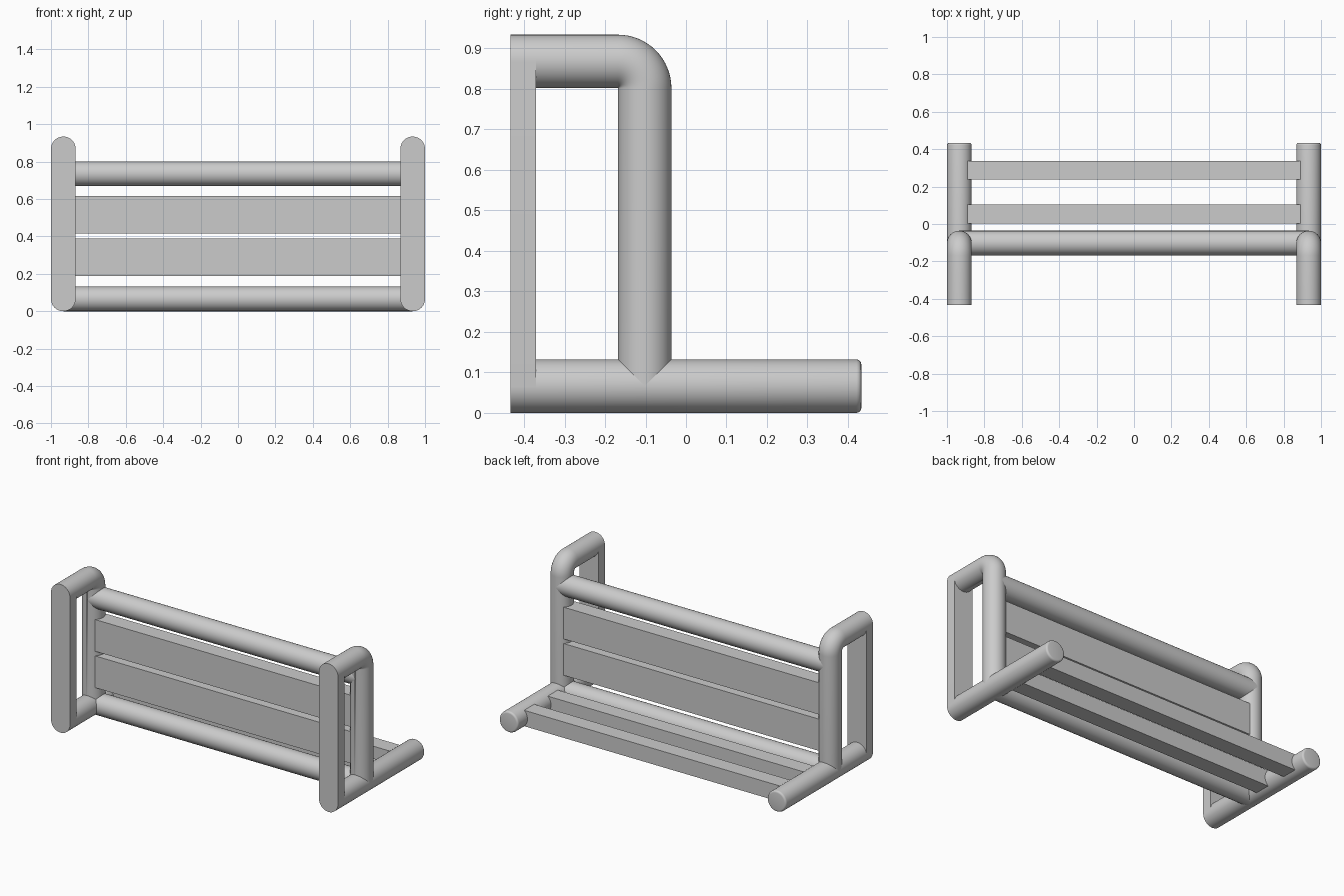
import bpy, bmesh
from math import sin, cos, pi, radians
from mathutils import Vector

cube = bpy.data.objects.get("Cube")
if cube:
    bpy.data.objects.remove(cube)

R = 0.066            # tube radius
SIDE_X = 1 - R       # axis of the side frames
POST_Y = -0.102
TOP_Z = 0.868
FRONT, BACK = -0.433, 0.433
PLATE_BACK = -0.37
SLAT = 0.1           # slat thickness

grey = bpy.data.materials.new("light grey")
grey.use_nodes = True
grey.diffuse_color = (0.6, 0.6, 0.6, 1)
grey.node_tree.nodes["Principled BSDF"].inputs["Base Color"].default_value = (0.6, 0.6, 0.6, 1)


def finish(name, bm):
    bmesh.ops.remove_doubles(bm, verts=bm.verts, dist=1e-5)
    bmesh.ops.recalc_face_normals(bm, faces=bm.faces)
    mesh = bpy.data.meshes.new(name)
    bm.to_mesh(mesh)
    bm.free()
    mesh.materials.append(grey)
    obj = bpy.data.objects.new(name, mesh)
    bpy.context.collection.objects.link(obj)
    bpy.ops.object.select_all(action="DESELECT")
    obj.select_set(True)
    bpy.context.view_layer.objects.active = obj
    bpy.ops.object.shade_smooth_by_angle(angle=radians(35))
    return obj


def tube(name, rings, sides=48):
    """Skin circles given as (centre, direction, radius)."""
    bm = bmesh.new()
    loops = []
    for centre, direction, radius in rings:
        d = Vector(direction).normalized()
        u = Vector((0, 1, 0)) if abs(d.x) > 0.5 else Vector((1, 0, 0))
        v = d.cross(u)
        loops.append([bm.verts.new(Vector(centre) + radius * (u * cos(a) + v * sin(a)))
                      for a in (2 * pi * i / sides for i in range(sides))])
    for a, b in zip(loops, loops[1:]):
        for i in range(sides):
            j = (i + 1) % sides
            bm.faces.new((a[i], a[j], b[j], b[i]))
    bm.faces.new(loops[0])
    bm.faces.new(loops[-1])
    return finish(name, bm)


def box(name, size, centre):
    bm = bmesh.new()
    bmesh.ops.create_cube(bm, size=1)
    bmesh.ops.scale(bm, vec=size, verts=bm.verts)
    bmesh.ops.translate(bm, vec=centre, verts=bm.verts)
    return finish(name, bm)


def wall_plate(name, x):
    """Upright plate with half-round ends."""
    bm = bmesh.new()
    n = 24
    outline = []
    for z, start in ((TOP_Z, 0), (R, pi)):
        for i in range(n + 1):
            a = start + pi * i / n
            outline.append(bm.verts.new((x + R * cos(a), FRONT, z + R * sin(a))))
    face = bm.faces.new(outline)
    out = bmesh.ops.extrude_face_region(bm, geom=[face])
    moved = [g for g in out["geom"] if isinstance(g, bmesh.types.BMVert)]
    bmesh.ops.translate(bm, vec=(0, PLATE_BACK - FRONT, 0), verts=moved)
    return finish(name, bm)


# Side frames
for side, label in ((1, "left"), (-1, "right")):
    x = side * SIDE_X
    wall_plate(label + "_wall_plate", x)

    # Post rising from the lower tube and bending forward to the plate
    rings = [((x, POST_Y, R), (0, 0, 1), R)]
    bend_y, bend_z = POST_Y - R, TOP_Z - R
    for i in range(17):
        a = pi / 2 * i / 16
        rings.append(((x, bend_y + R * cos(a), bend_z + R * sin(a)),
                      (0, -sin(a), cos(a)), R))
    rings.append(((x, PLATE_BACK - 0.01, TOP_Z), (0, -1, 0), R))
    tube(label + "_post", rings)

    # Lower tube with a softly rounded back end
    soft = 0.012
    rings = [((x, PLATE_BACK - 0.01, R), (0, 1, 0), R)]
    for i in range(5):
        a = pi / 2 * i / 4
        rings.append(((x, BACK - soft + soft * sin(a), R), (0, 1, 0),
                      R - soft + soft * cos(a)))
    tube(label + "_lower_tube", rings)

# Round cross bars between the posts
for name, z in (("lower_bar", R), ("upper_bar", 0.735)):
    tube(name, [((s * SIDE_X, POST_Y, z), (1, 0, 0), R) for s in (-1, 1)])

# Upright slats of the back panel
for name, z in (("lower_back_slat", 0.288), ("upper_back_slat", 0.517)):
    box(name, (2 * SIDE_X, SLAT, 0.2), (0, POST_Y, z))

# Shelf slats between the lower tubes
for name, y in (("inner_shelf_slat", 0.054), ("outer_shelf_slat", 0.288)):
    box(name, (2 * SIDE_X, SLAT, SLAT), (0, y, R))
